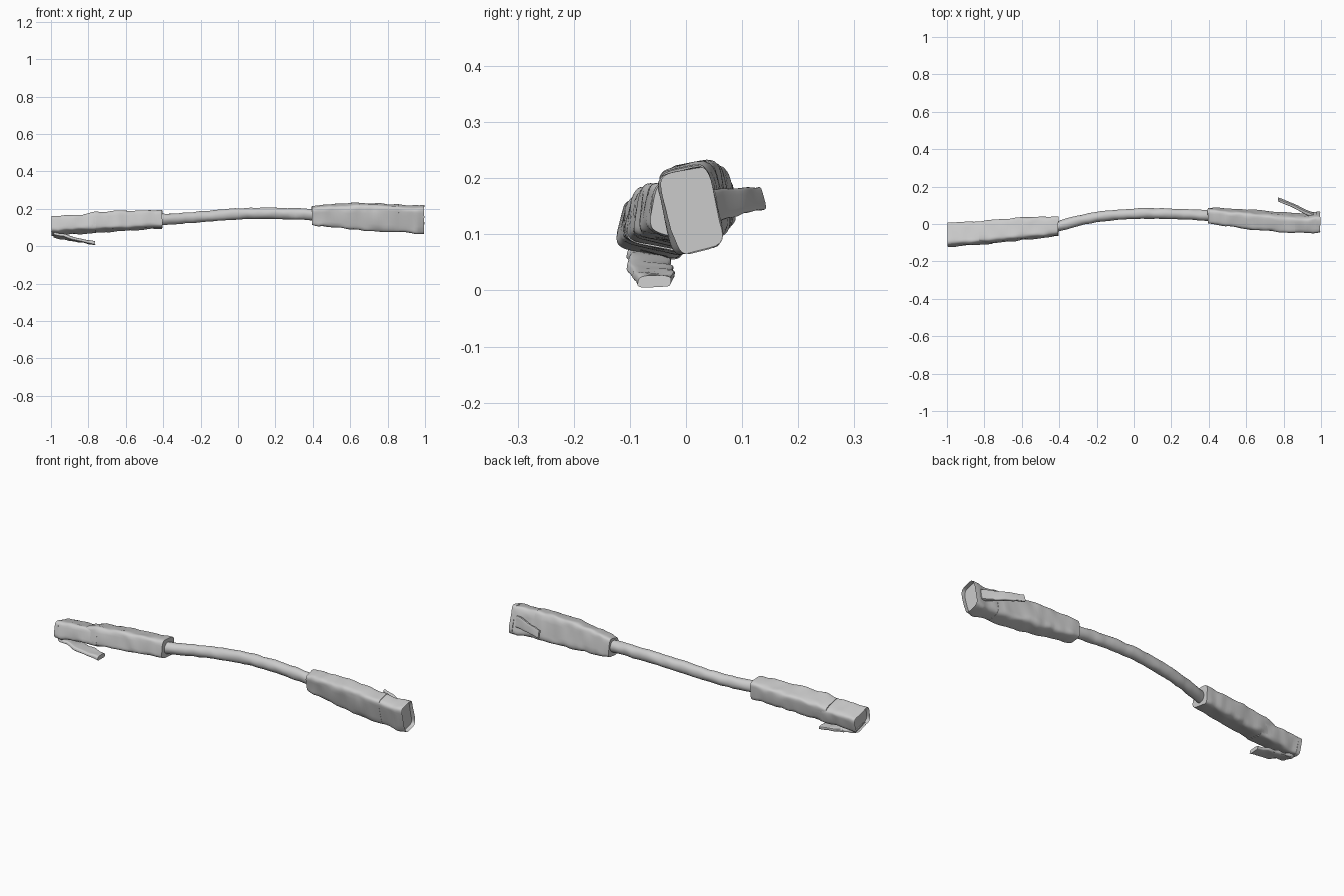
import bpy, bmesh, math
from mathutils import Vector, noise


def smooth(obj, angle):
    bpy.ops.object.select_all(action='DESELECT')
    obj.select_set(True)
    bpy.context.view_layer.objects.active = obj
    bpy.ops.object.shade_smooth_by_angle(angle=math.radians(angle))


def loft(name, stations, power=5.0, rough=0.006, step=0.015, count=32, recess=None):
    """Loft rounded boxes along x; station = x, y, z, half width, half height, roll in degrees."""
    rows = [stations[0]]
    for s, e in zip(stations, stations[1:]):
        n = max(1, round(abs(e[0] - s[0]) / step))
        rows += [[p + (q - p) * k / n for p, q in zip(s, e)] for k in range(1, n + 1)]
    bm = bmesh.new()
    rings = []
    for x, y, z, a, b, roll in rows:
        r = math.radians(roll)
        ring = []
        for i in range(count):
            t = 2 * math.pi * (i + 0.5) / count
            c, s = math.cos(t), math.sin(t)
            u = a * math.copysign(abs(c) ** (2 / power), c)
            v = b * math.copysign(abs(s) ** (2 / power), s)
            p = Vector((x, y + u * math.cos(r) - v * math.sin(r),
                        z + u * math.sin(r) + v * math.cos(r)))
            # slight unevenness of the worn surface
            d = noise.noise_vector(p * 22) * rough
            ring.append(bm.verts.new(p + Vector((d.x * 0.5, d.y, d.z))))
        rings.append(ring)
    for p, q in zip(rings, rings[1:]):
        for i in range(count):
            j = (i + 1) % count
            bm.faces.new((p[i], p[j], q[j], q[i]))
    caps = [bm.faces.new(rings[0][::-1]), bm.faces.new(rings[-1])]
    if recess is not None:
        out = Vector((-1, 0, 0)) if recess == 0 else Vector((1, 0, 0))
        bmesh.ops.inset_region(bm, faces=[caps[recess]], thickness=0.012)
        for v in caps[recess].verts:
            v.co -= out * 0.02
    bmesh.ops.recalc_face_normals(bm, faces=bm.faces)
    mesh = bpy.data.meshes.new(name)
    bm.to_mesh(mesh)
    bm.free()
    obj = bpy.data.objects.new(name, mesh)
    bpy.context.collection.objects.link(obj)
    smooth(obj, 35)
    return obj


# left connector: flat plug tip, thicker boot behind it
loft("left_plug_tip", [
    (-0.997, -0.058, 0.108, 0.062, 0.044, -14),
    (-0.96, -0.058, 0.110, 0.062, 0.045, -14),
    (-0.90, -0.052, 0.114, 0.061, 0.043, -14),
    (-0.76, -0.044, 0.119, 0.059, 0.043, -14)], recess=0)
loft("left_boot", [
    (-0.83, -0.046, 0.122, 0.056, 0.042, -14),
    (-0.78, -0.043, 0.127, 0.061, 0.049, -12),
    (-0.62, -0.027, 0.135, 0.058, 0.048, -10),
    (-0.44, -0.013, 0.142, 0.052, 0.047, -8),
    (-0.405, -0.010, 0.143, 0.050, 0.046, -8)])

# right connector, rolled so its wide side stands up
loft("right_boot", [
    (0.395, 0.046, 0.163, 0.038, 0.047, 8),
    (0.43, 0.044, 0.163, 0.040, 0.053, 9),
    (0.62, 0.024, 0.160, 0.047, 0.068, 11),
    (0.78, 0.010, 0.153, 0.047, 0.072, 12),
    (0.86, 0.007, 0.149, 0.045, 0.071, 12)])
loft("right_plug_tip", [
    (0.82, 0.008, 0.151, 0.044, 0.069, 12),
    (0.93, 0.005, 0.144, 0.043, 0.071, 12),
    (0.955, 0.006, 0.142, 0.047, 0.074, 12),
    (0.995, 0.010, 0.142, 0.045, 0.073, 12)], recess=1)

# locking clips, hinged at the tips and springing back toward the cable
loft("left_clip", [
    (-0.985, -0.068, 0.062, 0.036, 0.011, -12),
    (-0.92, -0.066, 0.047, 0.040, 0.010, -10),
    (-0.84, -0.060, 0.030, 0.036, 0.010, -6),
    (-0.765, -0.055, 0.014, 0.028, 0.010, -4)], rough=0.008, count=20)
loft("right_clip", [
    (0.96, 0.045, 0.150, 0.012, 0.030, 12),
    (0.90, 0.074, 0.156, 0.010, 0.026, 12),
    (0.83, 0.108, 0.161, 0.008, 0.022, 12),
    (0.77, 0.133, 0.164, 0.007, 0.021, 12)], rough=0.004, count=20)

# bowed cable
path = [(-0.48, -0.03, 0.137), (-0.40, -0.010, 0.143), (-0.30, 0.018, 0.149),
        (-0.20, 0.038, 0.157), (-0.08, 0.051, 0.167), (0.05, 0.057, 0.175),
        (0.20, 0.055, 0.176), (0.33, 0.049, 0.172), (0.46, 0.040, 0.167)]
loft("cable", [(x, y, z, 0.028, 0.030, 0) for x, y, z in path],
     power=2.0, rough=0.004, step=0.02, count=20)
